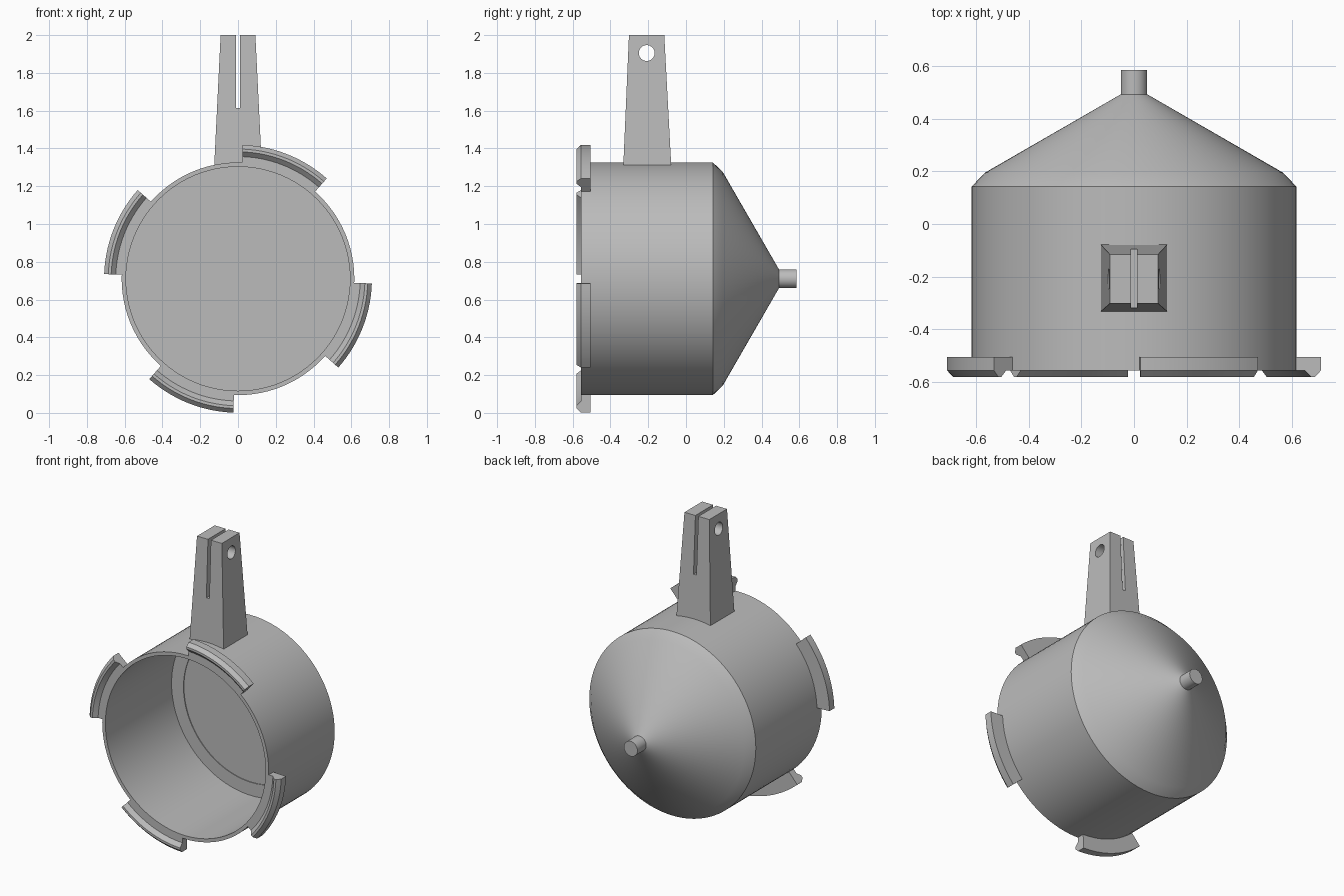
import bpy, bmesh
from math import sin, cos, pi, radians

if "Cube" in bpy.data.objects:
    bpy.data.objects.remove(bpy.data.objects["Cube"])

CENTRE_Z = 0.71
SIDES = 96

grey = bpy.data.materials.new("plain_grey")
grey.use_nodes = True
grey.diffuse_color = (0.5, 0.5, 0.5, 1)
grey.node_tree.nodes["Principled BSDF"].inputs["Base Color"].default_value = (0.5, 0.5, 0.5, 1)


def add_object(name, bm):
    bmesh.ops.remove_doubles(bm, verts=bm.verts, dist=1e-5)
    bmesh.ops.recalc_face_normals(bm, faces=bm.faces)
    mesh = bpy.data.meshes.new(name)
    bm.to_mesh(mesh)
    bm.free()
    mesh.materials.append(grey)
    obj = bpy.data.objects.new(name, mesh)
    bpy.context.collection.objects.link(obj)
    return obj


def smooth(obj):
    bpy.ops.object.select_all(action="DESELECT")
    obj.select_set(True)
    bpy.context.view_layer.objects.active = obj
    bpy.ops.object.shade_smooth_by_angle(angle=radians(20))


def lathe(name, profile, start, end, steps, capped):
    """Turn an (radius, y) profile about the drum's y axis."""
    bm = bmesh.new()
    rings = []
    for i in range(steps + 1):
        a = start + (end - start) * i / steps
        rings.append([bm.verts.new((r * cos(a), y, CENTRE_Z + r * sin(a))) for r, y in profile])
    count = len(profile)
    for p, q in zip(rings, rings[1:]):
        for j in range(count if capped else count - 1):
            k = (j + 1) % count
            corners = [p[j], p[k], q[k], q[j]]
            if profile[j][0] == 0:
                corners = [p[j], p[k], q[k]]
            elif profile[k][0] == 0:
                corners = [p[j], p[k], q[j]]
            bm.faces.new(corners)
    if capped:
        bm.faces.new(rings[0])
        bm.faces.new(rings[-1])
    obj = add_object(name, bm)
    smooth(obj)
    return obj


# Hollow drum with chamfered shoulder, conical back and end pin
drum_profile = [(0, 0.15), (0.505, 0.15), (0.505, 0.145), (0.593, 0.145),
                (0.593, -0.555), (0.616, -0.555), (0.616, 0.142), (0.565, 0.195),
                (0.05, 0.492), (0.05, 0.585), (0, 0.585)]
lathe("drum", drum_profile, 0, 2 * pi, SIDES, False)

# Four locking tabs with a raised ridge around the open rim
tab_profile = [(0.6, -0.505), (0.709, -0.505), (0.709, -0.556), (0.687, -0.58),
               (0.672, -0.58), (0.647, -0.555), (0.6, -0.555)]
for i in range(4):
    turn = i * pi / 2
    lathe(f"locking_tab_{i + 1}", tab_profile, turn + radians(48.5),
          turn + radians(88), 14, True)


# Tapered mounting post
def box(name, half_x, y0, y1, z0, z1):
    bm = bmesh.new()
    bmesh.ops.create_cube(bm, size=1)
    for v in bm.verts:
        v.co = (2 * v.co.x * half_x, y0 if v.co.y < 0 else y1, z0 if v.co.z < 0 else z1)
    return add_object(name, bm)


post = box("mounting_post", 0.126, -0.332, -0.078, 1.305, 2.0)
for v in post.data.vertices:
    if v.co.z > 1.9:
        v.co.x *= 0.73
        v.co.y = -0.302 if v.co.y < -0.2 else -0.115

# Slot and cross hole through the post
slot = box("slot_cutter", 0.011, -0.5, 0.1, 1.615, 2.1)
bm = bmesh.new()
bmesh.ops.create_cone(bm, cap_ends=True, segments=32, radius1=0.042, radius2=0.042, depth=0.6)
for v in bm.verts:
    v.co = (v.co.z, v.co.x - 0.208, v.co.y + 1.905)
hole = add_object("hole_cutter", bm)

for cutter in (slot, hole):
    cutter.hide_render = True
    cut = post.modifiers.new("cut", "BOOLEAN")
    cut.operation = "DIFFERENCE"
    cut.solver = "EXACT"
    cut.object = cutter
    bpy.context.view_layer.objects.active = post
    bpy.ops.object.modifier_apply(modifier=cut.name)
    bpy.data.objects.remove(cutter)
smooth(post)
